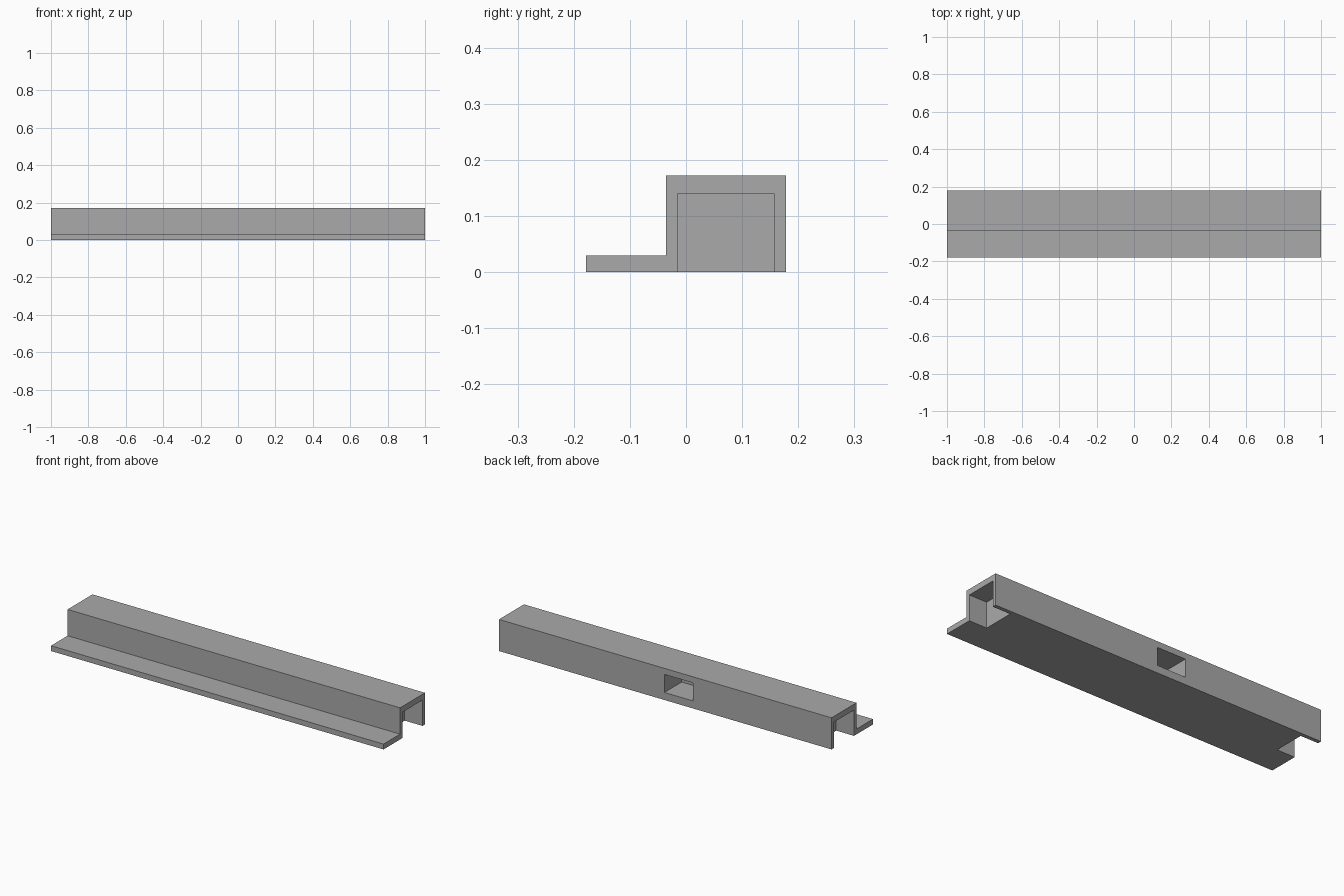
import bpy
import bmesh

if "Cube" in bpy.data.objects:
    bpy.data.objects.remove(bpy.data.objects["Cube"])

grey = bpy.data.materials.new("plain_grey")
grey.use_nodes = True
colour = (0.4, 0.4, 0.4, 1)
grey.diffuse_color = colour
grey.node_tree.nodes["Principled BSDF"].inputs["Base Color"].default_value = colour


def extrude_profile(name, profile, x0, x1):
    """Solid made by sweeping a (y, z) outline along x."""
    bm = bmesh.new()
    face = bm.faces.new([bm.verts.new((x0, y, z)) for y, z in profile])
    swept = bmesh.ops.extrude_face_region(bm, geom=[face])["geom"]
    verts = [v for v in swept if isinstance(v, bmesh.types.BMVert)]
    bmesh.ops.translate(bm, verts=verts, vec=(x1 - x0, 0, 0))
    bmesh.ops.recalc_face_normals(bm, faces=bm.faces)
    mesh = bpy.data.meshes.new(name)
    bm.to_mesh(mesh)
    bm.free()
    mesh.materials.append(grey)
    obj = bpy.data.objects.new(name, mesh)
    bpy.context.collection.objects.link(obj)
    return obj


def cut(target, name, y0, y1, z0, z1, x0, x1):
    """Subtract a box from the target."""
    box = extrude_profile(name, [(y0, z0), (y1, z0), (y1, z1), (y0, z1)], x0, x1)
    mod = target.modifiers.new(name, "BOOLEAN")
    mod.operation = "DIFFERENCE"
    mod.solver = "EXACT"
    mod.object = box
    bpy.context.view_layer.objects.active = target
    bpy.ops.object.modifier_apply(modifier=name)
    bpy.data.objects.remove(box)


# Square beam with a thin ledge along its front
back, step, front = 0.178, -0.036, -0.178
top, ledge = 0.172, 0.029
rail = extrude_profile("ledged_rail", [
    (front, 0), (back, 0), (back, top), (step, top), (step, ledge), (front, ledge),
], -1, 1)

# Recess at each end, open at the bottom
for side in (-1, 1):
    x0, x1 = sorted((side * 0.893, side * 1.1))
    cut(rail, "end_recess", -0.015, 0.157, -0.1, 0.14, x0, x1)

# Rectangular pocket in the back wall
cut(rail, "back_pocket", 0.03, 0.3, 0.041, 0.139, -0.167, 0.005)
